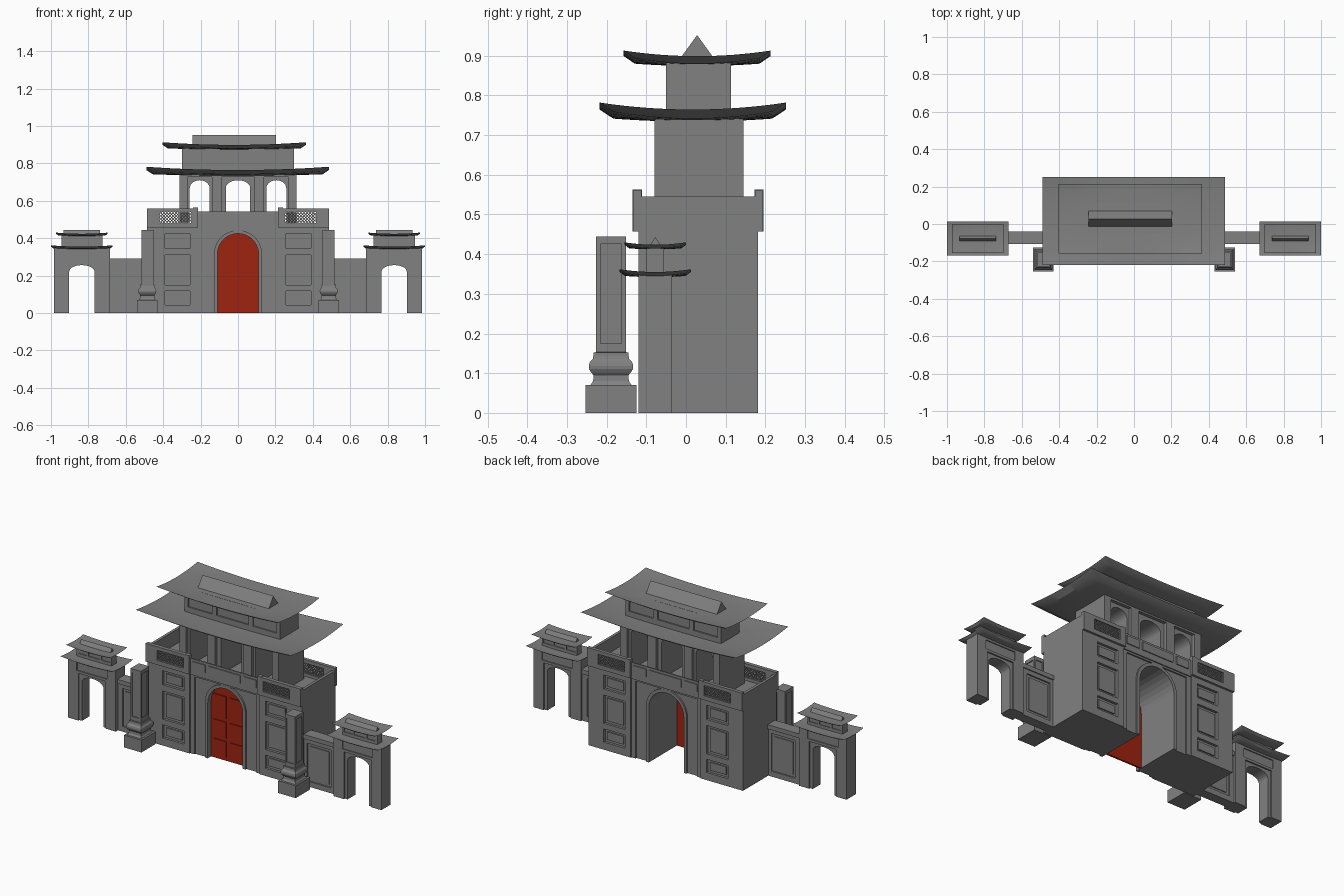
import bpy, bmesh, math

if "Cube" in bpy.data.objects:
    bpy.data.objects.remove(bpy.data.objects["Cube"])

def material(name, rgb):
    m = bpy.data.materials.new(name)
    m.diffuse_color = (*rgb, 1)
    m.use_nodes = True
    m.node_tree.nodes["Principled BSDF"].inputs["Base Color"].default_value = m.diffuse_color
    return m

STONE = material("grey_stone", (0.22, 0.22, 0.22))
RED = material("red_paint", (0.34, 0.017, 0.005))
CY = 0.031  # depth centre of the main building

def finish(name, bm, mat=STONE):
    bmesh.ops.recalc_face_normals(bm, faces=bm.faces[:])
    me = bpy.data.meshes.new(name)
    bm.to_mesh(me)
    bm.free()
    ob = bpy.data.objects.new(name, me)
    me.materials.append(mat)
    bpy.context.collection.objects.link(ob)
    return ob

def prism(name, pts, y0, y1, mat=STONE):
    """Extrude an x-z outline from y0 to y1."""
    bm = bmesh.new()
    a = [bm.verts.new((x, y0, z)) for x, z in pts]
    b = [bm.verts.new((x, y1, z)) for x, z in pts]
    bm.faces.new(a)
    bm.faces.new(b)
    for i in range(len(a)):
        j = (i + 1) % len(a)
        bm.faces.new((a[i], a[j], b[j], b[i]))
    return finish(name, bm, mat)

def box(name, x0, x1, y0, y1, z0, z1, mat=STONE):
    return prism(name, [(x0, z0), (x1, z0), (x1, z1), (x0, z1)], y0, y1, mat)

def arc(cx, r, spring, rise, n=14):
    return [(cx + r * math.cos(math.pi * i / n), spring + rise * math.sin(math.pi * i / n))
            for i in range(n + 1)]

def arch(name, cx, r, z0, spring, rise, y0, y1, mat=STONE):
    return prism(name, [(cx - r, z0), (cx + r, z0)] + arc(cx, r, spring, rise), y0, y1, mat)

def cut(ob, cutter):
    mod = ob.modifiers.new("cut", 'BOOLEAN')
    mod.operation, mod.solver, mod.object = 'DIFFERENCE', 'EXACT', cutter
    bpy.context.view_layer.objects.active = ob
    bpy.ops.object.modifier_apply(modifier=mod.name)
    bpy.data.objects.remove(cutter)

def cut_faces(ob, x0, x1, z0, z1, ya, yb, d):
    """Recess a rectangle of depth d in both the front (ya) and back (yb) face."""
    cut(ob, box("c", x0, x1, ya - 0.05, ya + d, z0, z1))
    cut(ob, box("c", x0, x1, yb - d, yb + 0.05, z0, z1))

def roof(name, cx, cy, hx, hy, z0, lift, t, inset, n=16):
    """Thin sheet with upswept corners and an undercut edge."""
    bm = bmesh.new()
    def layer(ax, ay, dz):
        rows = []
        for i in range(n + 1):
            u = 2 * i / n - 1
            row = []
            for j in range(n + 1):
                v = 2 * j / n - 1
                z = z0 + dz + lift * (0.3 * max(abs(u), abs(v)) ** 2 + 0.7 * u * u * v * v)
                row.append(bm.verts.new((cx + u * ax, cy + v * ay, z)))
            rows.append(row)
        for i in range(n):
            for j in range(n):
                bm.faces.new((rows[i][j], rows[i + 1][j], rows[i + 1][j + 1], rows[i][j + 1]))
        return ([rows[i][0] for i in range(n)] + [rows[n][j] for j in range(n)]
                + [rows[i][n] for i in range(n, 0, -1)] + [rows[0][j] for j in range(n, 0, -1)])
    a, b = layer(hx, hy, 0), layer(hx - inset, hy - inset, -t)
    for i in range(len(a)):
        j = (i + 1) % len(a)
        bm.faces.new((a[i], a[j], b[j], b[i]))
    ob = finish(name, bm)
    bpy.ops.object.select_all(action='DESELECT')
    ob.select_set(True)
    bpy.context.view_layer.objects.active = ob
    bpy.ops.object.shade_smooth_by_angle(angle=math.radians(30))

def ridge(name, cx, cy, hx, hy, z0, z1):
    bm = bmesh.new()
    a, b = [[bm.verts.new((x, cy + y, z)) for y, z in ((-hy, z0), (hy, z0), (0, z1))]
            for x in (cx - hx, cx + hx)]
    bm.faces.new(a)
    bm.faces.new(b)
    for i in range(3):
        j = (i + 1) % 3
        bm.faces.new((a[i], a[j], b[j], b[i]))
    finish(name, bm)

def span(s, a, b):
    return sorted((s * a, s * b))

# Gate house body with recessed centre bay, wall panels and arched passage
F, B = -0.12, 0.182
body = box("gate_body", -0.486, 0.486, F, B, 0, 0.465)
cut_faces(body, -0.22, 0.22, -0.05, 0.45, F, B, 0.006)
cut_faces(body, -0.193, 0.193, -0.06, 0.44, F, B, 0.014)
cut(body, arch("c", 0, 0.11, -0.05, 0.315, 0.11, -0.3, 0.4))
PANELS = ((0.043, 0.118), (0.15, 0.31), (0.345, 0.425))
for s in (1, -1):
    x0, x1 = span(s, 0.257, 0.39)
    for z0, z1 in PANELS:
        cut_faces(body, x0, x1, z0, z1, F, B, 0.014)
        for y in (F + 0.007, B - 0.015):
            box("wall_panel", x0 + 0.015, x1 - 0.015, y, y + 0.008, z0 + 0.015, z1 - 0.015)

# Arch trim, front and back
trim = ([(0.128, 0)] + arc(0, 0.128, 0.315, 0.128) + [(-0.128, 0), (-0.11, 0)]
        + arc(0, 0.11, 0.315, 0.11)[::-1] + [(0.11, 0)])
for y in (F + 0.005, B - 0.015):
    prism("arch_trim", trim, y, y + 0.01)

# Red door with raised panels
arch("door", 0, 0.1105, 0, 0.315, 0.1105, -0.085, -0.075, RED)
for s in (1, -1):
    x0, x1 = span(s, 0.012, 0.092)
    for z0, z1 in ((0.02, 0.11), (0.13, 0.22), (0.24, 0.365)):
        box("door_panel", x0, x1, -0.09, -0.085, z0, z1, RED)

# Parapet: side walls, centre panel, lattice frames
for s in (1, -1):
    x0, x1 = span(s, 0.47, 0.486)
    box("parapet_side", x0, x1, F, B, 0.465, 0.545)
for face, (y0, y1) in (("front", (F - 0.014, F + 0.008)), ("back", (B - 0.008, B + 0.012))):
    box("parapet_centre_" + face, -0.22, 0.22, max(y0, F), min(y1, B), 0.46, 0.543)
    outer = F - 0.005 if face == "front" else B
    for x0, x1 in ((-0.2, -0.12), (-0.1, 0.1), (0.12, 0.2)):
        box("parapet_plate", x0, x1, outer, outer + 0.005, 0.485, 0.53)
    for s in (1, -1):
        x0, x1 = span(s, 0.22, 0.487)
        frame = box("lattice_frame_" + face, x0, x1, y0, y1, 0.457, 0.56)
        xa, xb = span(s, 0.25, 0.417)
        za, zb = 0.482, 0.54
        cut(frame, box("c", xa, xb, -0.5, 0.5, za, zb))
        ym, h, w = (y0 + y1) / 2, zb - za, 0.0028
        for k in range(-4, 13):
            c = xa + k * 0.0165
            lo, hi = max(c, xa), min(c + h, xb)
            if hi - lo < 0.004:
                continue
            for flip in (1, -1):
                p = [(lo - w, za + lo - c), (lo + w, za + lo - c), (hi + w, za + hi - c), (hi - w, za + hi - c)]
                if flip < 0:
                    p = [(x, za + zb - z) for x, z in p]
                prism("lattice_bar", p, ym - 0.004, ym + 0.004)
        px0, px1 = span(s, 0.215, 0.24)
        box("parapet_post_" + face, px0, px1, y0 - 0.001, y1 + 0.001, 0.457, 0.563)

# Upper hall with three open arches
HF, HB = -0.08, 0.145
hall = box("hall", -0.312, 0.312, HF, HB, 0.46, 0.75)
for cx, r, bay in ((-0.205, 0.053, 0.065), (0, 0.065, 0.088), (0.205, 0.053, 0.065)):
    cut_faces(hall, cx - bay, cx + bay, 0.47, 0.728, HF, HB, 0.018)
    cut(hall, arch("c", cx, r, 0.468, 0.668, 0.042, -0.4, 0.5))

# Attic storey with shallow panels, both main roofs and ridge
attic = box("attic", -0.3, 0.3, -0.05, 0.114, 0.745, 0.895)
for x0, x1 in ((-0.278, -0.128), (-0.1, 0.1), (0.128, 0.278)):
    cut_faces(attic, x0, x1, 0.79, 0.85, -0.05, 0.114, 0.008)
roof("lower_roof", -0.002, CY - 0.015 + 0.001, 0.488, 0.235, 0.757, 0.025, 0.023, 0.035)
roof("upper_roof", -0.02, 0.028, 0.383, 0.185, 0.893, 0.02, 0.019, 0.028)
ridge("main_ridge", -0.02, 0.028, 0.223, 0.045, 0.89, 0.952)

for s in (1, -1):
    # Side pavilion
    cx, cy = s * 0.835, -0.0775
    pav = box("pavilion_body", cx - 0.15, cx + 0.15, -0.12, -0.035, 0, 0.35)
    cut_faces(pav, cx - 0.085, cx + 0.085, -0.05, 0.268, -0.12, -0.035, 0.008)
    cut_faces(pav, cx - 0.095, cx + 0.095, 0.282, 0.332, -0.12, -0.035, 0.006)
    cut(pav, arch("c", cx, 0.0675, -0.06, 0.222, 0.034, -0.3, 0.2))
    roof("pavilion_lower_roof", cx, cy, 0.165, 0.09, 0.352, 0.01, 0.01, 0.014, 10)
    top = box("pavilion_attic", cx - 0.11, cx + 0.11, -0.099, -0.056, 0.345, 0.42)
    for a, b in ((-0.1, -0.045), (-0.035, 0.035), (0.045, 0.1)):
        cut_faces(top, cx + a, cx + b, 0.37, 0.4, -0.099, -0.056, 0.004)
    roof("pavilion_upper_roof", cx, cy, 0.138, 0.078, 0.421, 0.009, 0.009, 0.012, 10)
    ridge("pavilion_ridge", cx, cy, 0.097, 0.015, 0.42, 0.443)

    # Linking wall
    x0, x1 = span(s, 0.48, 0.69)
    wall = box("link_wall", x0, x1, -0.1, -0.045, 0, 0.27)
    px0, px1 = span(s, 0.505, 0.655)
    cut_faces(wall, px0, px1, 0.03, 0.245, -0.1, -0.045, 0.008)
    for y in (-0.097, -0.055):
        box("link_wall_panel", px0 + 0.015, px1 - 0.015, y, y + 0.007, 0.045, 0.23)
    box("link_wall_cap", x0, x1, -0.106, -0.039, 0.268, 0.292)

    # Square pillar: plinth, swelling base, panelled shaft
    px, py = s * 0.485, -0.189
    profile = [(0.064, 0), (0.064, 0.07), (0.052, 0.07), (0.045, 0.08), (0.044, 0.095), (0.05, 0.102),
               (0.055, 0.11), (0.056, 0.118), (0.054, 0.127), (0.046, 0.136), (0.044, 0.145),
               (0.044, 0.152), (0.0375, 0.153), (0.0375, 0.445)]
    bm = bmesh.new()
    rings = [[bm.verts.new((px + i * r * 0.86, py + j * r, z))
              for i, j in ((-1, -1), (1, -1), (1, 1), (-1, 1))] for r, z in profile]
    for a, b in zip(rings, rings[1:]):
        for i in range(4):
            j = (i + 1) % 4
            bm.faces.new((a[i], a[j], b[j], b[i]))
    bm.faces.new(rings[0])
    bm.faces.new(rings[-1])
    pillar = finish("pillar", bm)
    cut_faces(pillar, px - 0.022, px + 0.022, 0.175, 0.425, py - 0.0375, py + 0.0375, 0.005)
    for t in (1, -1):
        c0, c1 = sorted((px + t * 0.0275, px + t * 0.08))
        cut(pillar, box("c", c0, c1, py - 0.026, py + 0.026, 0.175, 0.425))
